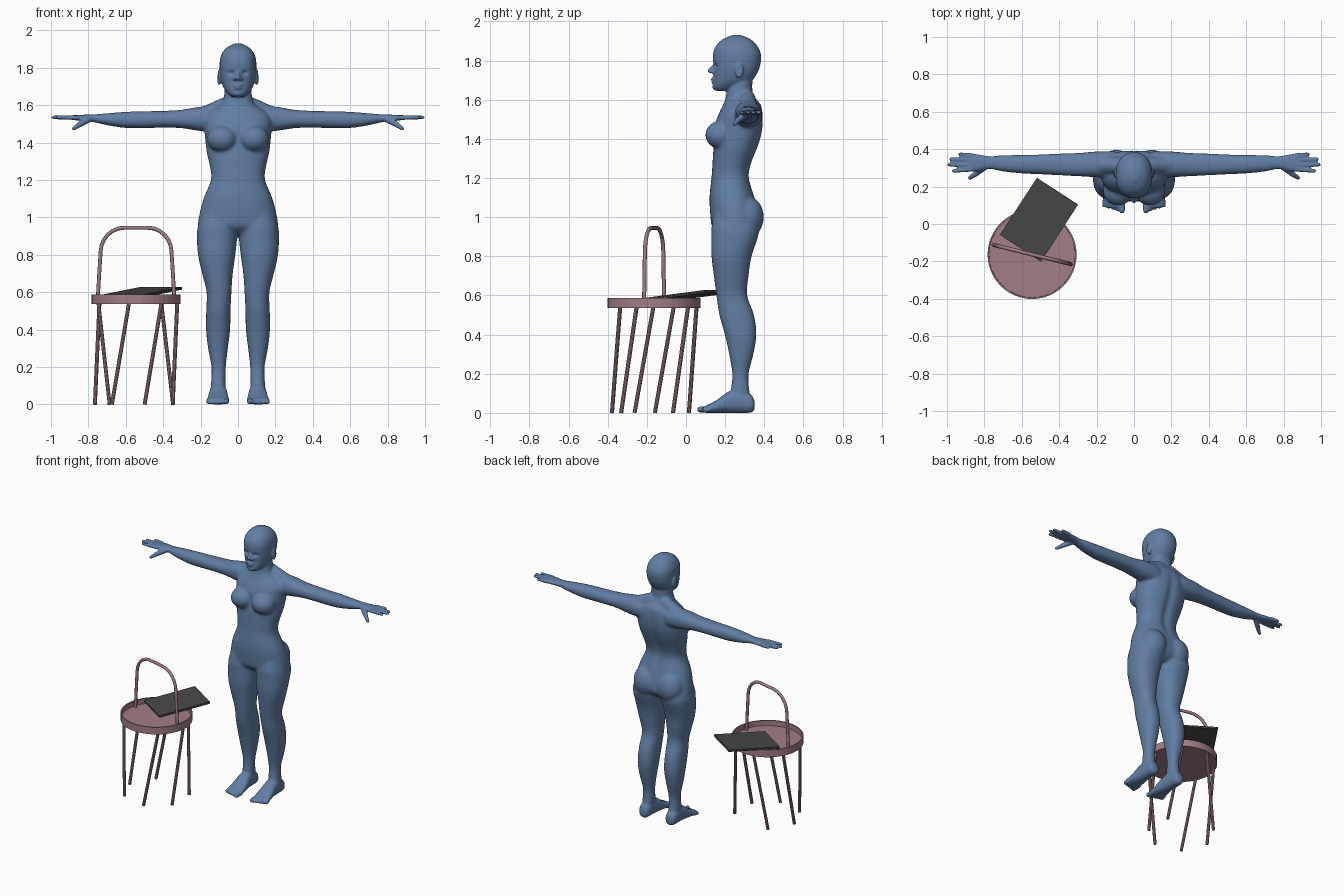
import bpy, bmesh, math
from math import sin, cos, pi, radians, exp
from mathutils import Vector, Matrix

if "Cube" in bpy.data.objects:
    bpy.data.objects.remove(bpy.data.objects["Cube"])


def material(name, rgb):
    m = bpy.data.materials.new(name)
    m.use_nodes = True
    m.diffuse_color = (*rgb, 1)
    m.node_tree.nodes["Principled BSDF"].inputs["Base Color"].default_value = (*rgb, 1)
    return m


BLUE = material("slate blue", (.12, .21, .37))
PINK = material("dusty rose", (.36, .21, .235))
DARK = material("charcoal", (.065, .065, .065))


def make_object(name, bm, mat):
    mesh = bpy.data.meshes.new(name)
    bmesh.ops.recalc_face_normals(bm, faces=bm.faces)
    bm.to_mesh(mesh)
    bm.free()
    mesh.materials.append(mat)
    ob = bpy.data.objects.new(name, mesh)
    bpy.context.collection.objects.link(ob)
    return ob


def smooth_rows(rows, steps=4):
    """Catmull-Rom interpolation of cross-section rows."""
    out = []
    for i in range(len(rows) - 1):
        quad = [rows[max(0, min(len(rows) - 1, i + k))] for k in (-1, 0, 1, 2)]
        for s in range(steps):
            t = s / steps
            out.append([b + .5 * t * (c - a + t * (2*a - 5*b + 4*c - d + t * (3*(b - c) + d - a)))
                        for a, b, c, d in zip(*quad)])
    return out + [list(rows[-1])]


def loft(bm, rows, axis, sides=32):
    """Rows are (position on axis, low and high of the 1st, then 2nd cross direction)."""
    rings = []
    for t, a0, a1, b0, b1 in smooth_rows(rows):
        ring = []
        for k in range(sides):
            c, s = cos(2 * pi * k / sides), sin(2 * pi * k / sides)
            a = (a0 + a1) / 2 + (a1 - a0) / 2 * math.copysign(abs(c) ** .88, c)
            b = (b0 + b1) / 2 + (b1 - b0) / 2 * math.copysign(abs(s) ** .88, s)
            ring.append(bm.verts.new({"x": (t, a, b), "y": (a, t, b), "z": (a, b, t)}[axis]))
        rings.append(ring)
    for r, q in zip(rings, rings[1:]):
        for k in range(sides):
            n = (k + 1) % sides
            bm.faces.new((r[k], r[n], q[n], q[k]))
    bm.faces.new(rings[0])
    bm.faces.new(rings[-1])


def blob(bm, centre, radii):
    bmesh.ops.create_uvsphere(bm, u_segments=24, v_segments=16, radius=1,
                              matrix=Matrix.Translation(centre) @ Matrix.Diagonal((*radii, 1)))


def rod(bm, p, q, r0, r1, sides=12, rounded=True):
    p, q = Vector(p), Vector(q)
    turn = (q - p).to_track_quat("Z", "Y").to_matrix().to_4x4()
    bmesh.ops.create_cone(bm, cap_ends=True, segments=sides, radius1=r0, radius2=r1,
                          depth=(q - p).length, matrix=Matrix.Translation((p + q) / 2) @ turn)
    if rounded:
        blob(bm, p, (r0, r0, r0))
        blob(bm, q, (r1, r1, r1))


body = bmesh.new()

# Torso and neck: height, front, back, half width
torso = [(.91, .18, .33, .14), (.95, .135, .37, .208), (1, .125, .375, .21), (1.1, .12, .352, .185),
         (1.2, .13, .325, .145), (1.27, .135, .335, .15), (1.35, .14, .366, .168),
         (1.42, .15, .388, .176), (1.48, .15, .395, .18), (1.53, .168, .393, .18),
         (1.57, .188, .385, .145), (1.6, .2, .362, .095), (1.64, .208, .34, .076), (1.71, .22, .34, .07)]
loft(body, [(z, -w, w, f, b) for z, f, b, w in torso], "z")

# Head: same layout
head = [(1.645, .155, .22, .03), (1.655, .142, .25, .045), (1.675, .138, .3, .064),
        (1.7, .141, .34, .08), (1.74, .142, .366, .092), (1.78, .14, .38, .097),
        (1.83, .138, .383, .098), (1.87, .15, .367, .089), (1.905, .182, .335, .064), (1.93, .235, .285, .02)]
loft(body, [(z, -w, w, f, b) for z, f, b, w in head], "z")

# Face: nose, nostril wing, lips, chin, brow, ear
rod(body, (0, .148, 1.778), (0, .123, 1.748), .009, .013)
blob(body, (.015, .137, 1.742), (.012, .014, .01))
blob(body, (0, .14, 1.707), (.025, .014, .007))
blob(body, (0, .141, 1.692), (.022, .014, .008))
blob(body, (0, .152, 1.664), (.026, .018, .016))
rod(body, (.015, .151, 1.795), (.055, .166, 1.798), .013, .012)
blob(body, (.1, .272, 1.75), (.013, .022, .042))

# Bust, buttocks, shoulder slope
blob(body, (.085, .178, 1.42), (.082, .08, .072))
blob(body, (.095, .308, 1), (.095, .09, .11))
rod(body, (.05, .31, 1.605), (.18, .32, 1.545), .045, .05)

# Leg: height, inner, outer, front, back
loft(body, [(1.05, .02, .185, .15, .35), (.95, .004, .215, .13, .37), (.9, .004, .22, .13, .368),
            (.8, .014, .214, .13, .335), (.7, .028, .192, .142, .32), (.6, .035, .168, .155, .313),
            (.5, .04, .17, .17, .348), (.4, .042, .171, .198, .36), (.3, .054, .16, .22, .345),
            (.2, .065, .142, .236, .32), (.12, .066, .144, .23, .323), (.05, .068, .143, .23, .33)], "z")

# Foot: position, inner, outer, bottom, top
loft(body, [(.35, .088, .125, .02, .06), (.335, .07, .143, .002, .09), (.28, .064, .149, 0, .12),
            (.22, .058, .153, 0, .11), (.16, .05, .162, 0, .068), (.11, .047, .17, 0, .04),
            (.09, .05, .168, .002, .032)], "y")
for i in range(5):
    x, r = .064 + i * .0235, .017 if i == 0 else .0125
    rod(body, (x, .12, .018), (x, .073 + .007 * i, r), r, r * .95)

# Arm and palm: distance, front, back, bottom, top
loft(body, [(.1, .25, .39, 1.46, 1.585), (.2, .25, .388, 1.462, 1.592), (.3, .255, .38, 1.477, 1.576),
            (.4, .26, .377, 1.48, 1.57), (.5, .265, .372, 1.477, 1.568), (.6, .27, .37, 1.478, 1.565),
            (.7, .28, .368, 1.493, 1.557), (.78, .294, .364, 1.511, 1.551), (.83, .283, .372, 1.515, 1.549),
            (.88, .28, .378, 1.521, 1.547), (.895, .287, .372, 1.525, 1.543)], "x")

# Fingers and thumb
for y0, y1, tip in ((.292, .284, .965), (.317, .317, .988), (.342, .346, .978), (.366, .373, .93)):
    rod(body, (.87, y0, 1.534), (tip, y1, 1.535), .0135, .0105)
rod(body, (.8, .305, 1.525), (.85, .265, 1.495), .019, .015)
rod(body, (.85, .265, 1.495), (.878, .247, 1.475), .0145, .011)

# Fuse the parts into one skin
figure = make_object("body", body, BLUE)
mirror = figure.modifiers.new("mirror", "MIRROR")
mirror.use_mirror_merge = False
fuse = figure.modifiers.new("fuse", "REMESH")
fuse.mode = "VOXEL"
fuse.voxel_size = .006
skin = bpy.data.meshes.new_from_object(figure.evaluated_get(bpy.context.evaluated_depsgraph_get()))
figure.modifiers.clear()
figure.data = skin

# Blend the joins, softly at head, hands and feet
bm = bmesh.new()
bm.from_mesh(skin)
broad = [v for v in bm.verts if abs(v.co.x) < .78 and .12 < v.co.z < 1.62]
for group, passes in ((broad, 14), (list(bm.verts), 2)):
    for _ in range(passes):
        bmesh.ops.smooth_vert(bm, verts=group, factor=.5, use_axis_x=True, use_axis_y=True, use_axis_z=True)

# Press in the eye sockets, the ear bowls and the line of the spine
for v in bm.verts:
    x, y, z = abs(v.co.x), v.co.y, v.co.z
    if z > 1.65 and y < .22:
        v.co.y += .013 * exp(-((x - .036) / .017) ** 2 - ((z - 1.772) / .011) ** 2)
    if x > .1 and z > 1.65:
        v.co.x -= math.copysign(.008, v.co.x) * exp(-((y - .27) / .01) ** 2 - ((z - 1.755) / .02) ** 2)
    if y > .28 and 1.05 < z < 1.58:
        v.co.y -= .013 * exp(-(x / .03) ** 2) * sin(pi * (z - 1.05) / .53)
bm.to_mesh(skin)
bm.free()
skin.materials.clear()
skin.materials.append(BLUE)
skin.polygons.foreach_set("use_smooth", [True] * len(skin.polygons))

# Round tray top with a raised rim
CENTRE = Vector((-.545, -.163, 0))
bm = bmesh.new()
bmesh.ops.create_cone(bm, cap_ends=True, segments=48, radius1=.238, radius2=.238, depth=.052,
                      matrix=Matrix.Translation(CENTRE + Vector((0, 0, .562))))
top = max(bm.faces, key=lambda f: f.calc_center_median().z)
for depth in (0, -.038):
    bmesh.ops.inset_region(bm, faces=[top], thickness=.008 if depth == 0 else .0005)
    bmesh.ops.translate(bm, verts=top.verts, vec=(0, 0, depth))
make_object("table_tray", bm, PINK)

# Leaning legs, paired about the handle's middle plane
TILT = radians(-14)
for i, angle in enumerate((26, 77, 130)):
    for side, label in ((1, "left"), (-1, "right")):
        def foot(a, z):
            t = TILT - pi / 2 + side * radians(a)
            return CENTRE + Vector((.22 * cos(t), .22 * sin(t), z))
        bm = bmesh.new()
        rod(bm, foot(angle, 0), foot(angle + 26, .54), .0105, .0105, 10, False)
        make_object(f"table_leg_{label}_{i + 1}", bm, PINK)

# Arched handle
half = [(.212, .55), (.203, .7), (.195, .82)]
half += [(.065 + .13 * cos(a * pi / 12), .815 + .13 * sin(a * pi / 12)) for a in range(1, 7)]
path = half + [(-u, z) for u, z in reversed(half)]
curve = bpy.data.curves.new("table_handle", "CURVE")
curve.dimensions = "3D"
curve.bevel_depth = .0105
curve.bevel_resolution = 2
curve.use_fill_caps = True
line = curve.splines.new("POLY")
line.points.add(len(path) - 1)
for point, (u, z) in zip(line.points, path):
    point.co = (CENTRE.x + u * cos(TILT), CENTRE.y + u * sin(TILT), z, 1)
curve.materials.append(PINK)
bpy.context.collection.objects.link(bpy.data.objects.new("table_handle", curve))

# Closed laptop resting on the rim
place = Matrix.Translation((-.508, .023, .601)) @ Matrix.Rotation(radians(57), 4, "Z") @ Matrix.Rotation(-.11, 4, "Y")
for name, z, thick in (("laptop_base", -.003, .008), ("laptop_lid", .005, .006)):
    bm = bmesh.new()
    bmesh.ops.create_cube(bm, size=1, matrix=place @ Matrix.Translation((0, 0, z))
                          @ Matrix.Diagonal((.364, .263, thick, 1)))
    make_object(name, bm, DARK)
